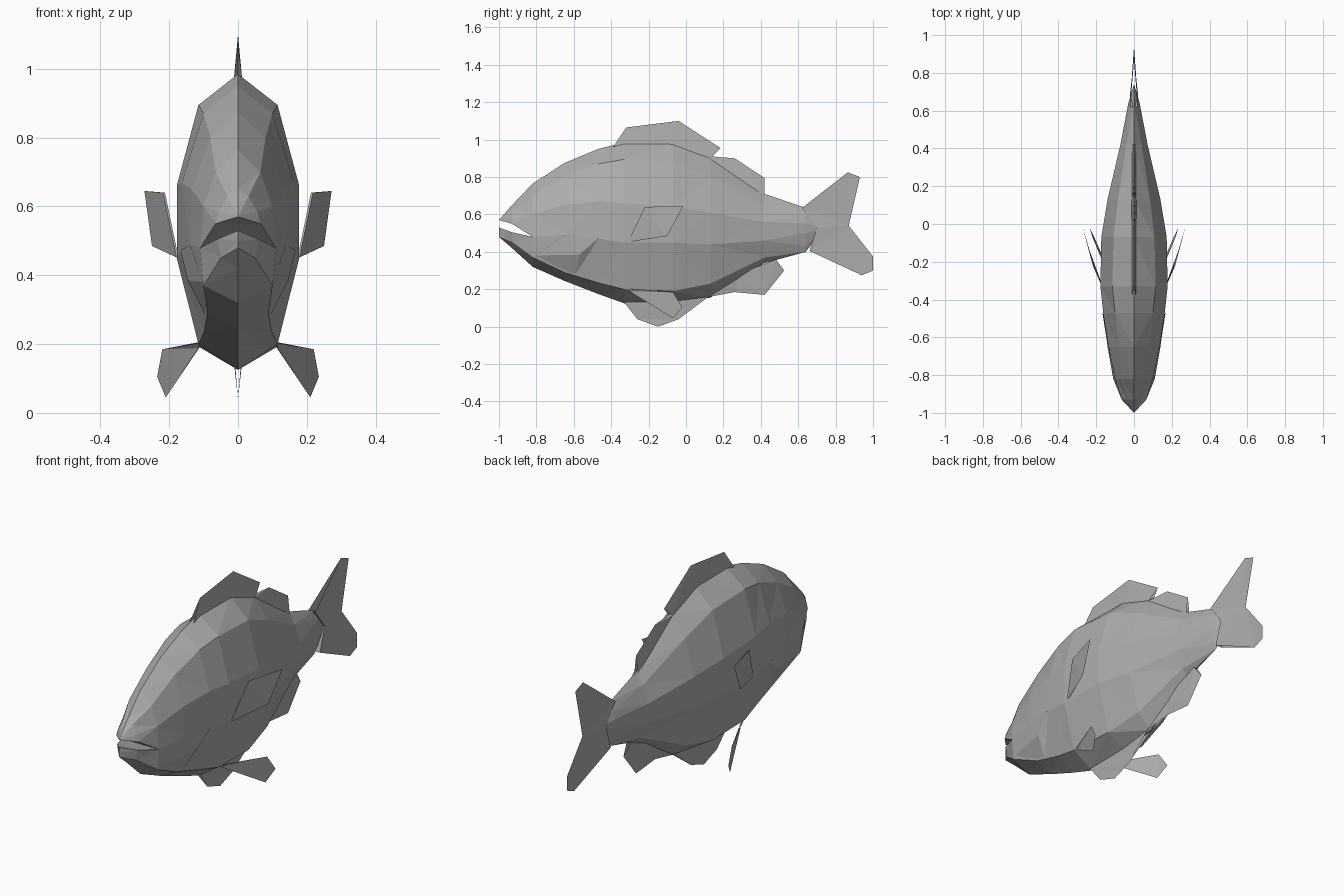
import bpy, bmesh
from mathutils import Vector

old = bpy.data.objects.get("Cube")
if old:
    bpy.data.objects.remove(old)

GREY = (0.42, 0.42, 0.42, 1)
mat = bpy.data.materials.new("plain grey")
mat.use_nodes = True
mat.diffuse_color = GREY
mat.node_tree.nodes["Principled BSDF"].inputs["Base Color"].default_value = GREY


def finish(name, bm):
    """Weld, tidy and turn a bmesh into a flat shaded object."""
    bmesh.ops.remove_doubles(bm, verts=bm.verts, dist=0.0005)
    bmesh.ops.triangulate(bm, faces=bm.faces)
    bmesh.ops.recalc_face_normals(bm, faces=bm.faces)
    me = bpy.data.meshes.new(name)
    bm.to_mesh(me)
    bm.free()
    me.materials.append(mat)
    ob = bpy.data.objects.new(name, me)
    bpy.context.collection.objects.link(ob)
    return ob


def add_face(bm, pts):
    """Face from points, skipping repeated corners."""
    clean = []
    for p in pts:
        if all((Vector(p) - Vector(q)).length > 0.001 for q in clean):
            clean.append(p)
    if len(clean) > 2:
        bm.faces.new([bm.verts.new(p) for p in clean])


# Body: lengthwise rails of (half width, height) shared by these stations
stations = [-1, -.93, -.82, -.65, -.47, -.33, -.07, .13, .42, .64, .74]
crown = [(0, z) for z in (.57, .65, .765, .875, .95, .985, .985, .91, .71, .635, .53)]
brow = [(0, .57), (.03, .63), (.065, .7), (.08, .8), (.1, .87), (.115, .895),
        (.108, .88), (.085, .8), (.04, .65), (.02, .59), (0, .53)]
side = [(0, .57), (.055, .585), (.1, .6), (.135, .65), (.163, .67), (.178, .66),
        (.173, .64), (.14, .61), (.072, .56), (.03, .55), (0, .53)]
lip = [(0, .57), (.065, .55), (.11, .48), (.14, .49), (.163, .47), (.178, .45),
       (.172, .45), (.135, .44), (.07, .46), (.028, .5), (0, .53)]
jaw = [(0, .53), (.06, .505)] + lip[2:]
belly = [(0, .5), (.05, .45), (.1, .37), (.088, .29), (.098, .235), (.115, .2),
         (.11, .19), (.08, .23), (.035, .37), (.012, .43), (0, .53)]
keel = [(0, z) for z in (.48, .42, .32, .245, .175, .125, .13, .155, .34, .4, .53)]


def rail_point(rail, i, s):
    return (s * rail[i][0], stations[i], rail[i][1])


bm = bmesh.new()
for s in (1, -1):
    for group in ((crown, brow, side, lip), (jaw, belly, keel)):
        for a, b in zip(group, group[1:]):
            for i in range(len(stations) - 1):
                add_face(bm, [rail_point(a, i, s), rail_point(a, i + 1, s),
                              rail_point(b, i + 1, s), rail_point(b, i, s)])
# Mouth roof and floor
for rail in (lip, jaw):
    add_face(bm, [rail_point(rail, 0, 1), rail_point(rail, 1, 1), rail_point(rail, 1, -1)])
    add_face(bm, [rail_point(rail, 1, 1), rail_point(rail, 2, 1),
                  rail_point(rail, 2, -1), rail_point(rail, 1, -1)])
finish("body", bm)

# Gill covers: shallow raised flaps with a free rear edge
for s, label in ((1, "left"), (-1, "right")):
    bm = bmesh.new()
    front, top, rear, corner, low = [
        (s * x, y, z) for x, y, z in
        ((.1, -.82, .38), (.139, -.65, .49), (.167, -.47, .472),
         (.146, -.57, .385), (.09, -.59, .275))]
    for tri in ((front, top, corner), (top, rear, corner),
                (front, corner, low), (corner, rear, low)):
        add_face(bm, tri)
    finish(label + "_gill_cover", bm)


def fin(name, root, edge, thick):
    """Wedge: thick along the root points, sharp along the edge points."""
    pts = [Vector(p) for p in root + edge]
    normal = (pts[1] - pts[0]).cross(pts[-1] - pts[0]).normalized()
    k = len(root)
    sides = [[p + normal * thick * d if i < k else p for i, p in enumerate(pts)]
             for d in (1, -1)]
    bm = bmesh.new()
    for loop in sides:
        add_face(bm, loop)
    for i in range(k - 1):
        add_face(bm, [sides[0][i], sides[0][i + 1], sides[1][i + 1], sides[1][i]])
    finish(name, bm)


def middle(*yz):
    return [(0, y, z) for y, z in yz]


# Fins on the centre line
fin("front_dorsal_fin", middle((-.39, .96), (-.07, .97), (.13, .9)),
    middle((.185, .955), (-.04, 1.1), (-.32, 1.065)), .012)
fin("rear_dorsal_fin", middle((.12, .9), (.42, .7)),
    middle((.42, .795), (.26, .9), (.14, .91)), .01)
fin("ventral_fin", middle((-.33, .13), (.12, .16)),
    middle((-.04, .04), (-.15, 0), (-.26, .04)), .01)
fin("anal_fin", middle((.1, .155), (.28, .28), (.48, .36)),
    middle((.525, .3), (.42, .17), (.26, .185)), .012)
fin("upper_tail_lobe", middle((.7, .53), (.62, .635)),
    middle((.865, .825), (.93, .8), (.87, .54)), .02)
fin("lower_tail_lobe", middle((.66, .405), (.7, .53)),
    middle((.87, .54), (1, .375), (1, .3), (.94, .275)), .02)

# Paired fins
for s, label in ((1, "left"), (-1, "right")):
    def paired(*pts):
        return [(s * x, y, z) for x, y, z in pts]
    fin(label + "_pectoral_fin", paired((.176, -.31, .452), (.215, -.22, .64)),
        paired((.272, -.015, .645), (.25, -.1, .485)), .003)
    fin(label + "_pelvic_fin", paired((.11, -.33, .205), (.113, -.3, .19)),
        paired((.21, -.07, .045), (.235, -.02, .105), (.22, -.07, .185)), .003)
